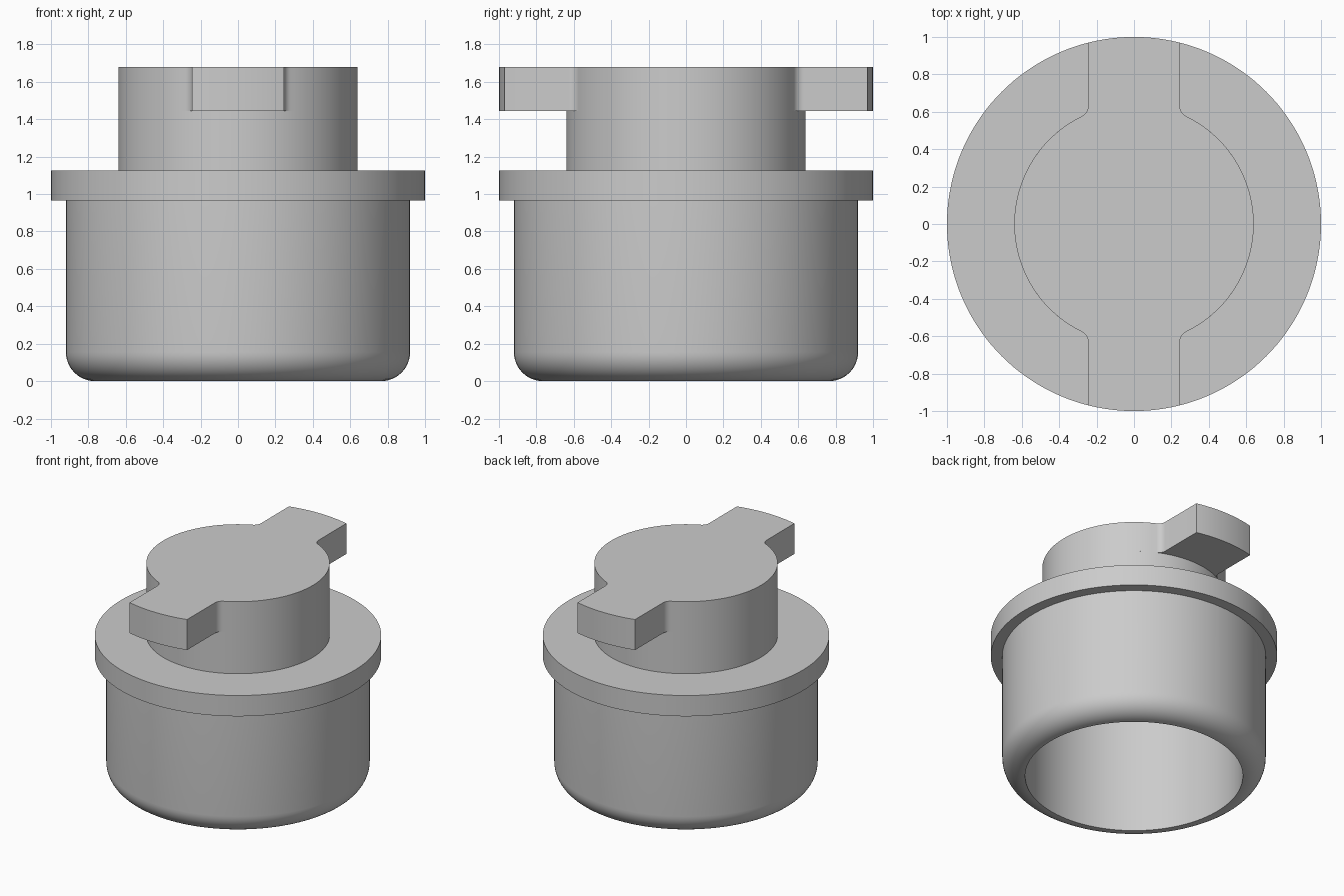
import bpy, bmesh
from math import sin, cos, pi, atan2, acos, sqrt, radians

cube = bpy.data.objects.get("Cube")
if cube:
    bpy.data.objects.remove(cube, do_unlink=True)

GREY = (0.6, 0.6, 0.6, 1)
grey = bpy.data.materials.new("light grey")
grey.use_nodes = True
grey.diffuse_color = GREY
grey.node_tree.nodes["Principled BSDF"].inputs["Base Color"].default_value = GREY

STEM_R, STEM_TOP, TOP = 0.64, 1.445, 1.68


def arc(cx, cy, r, start, end, steps):
    """Points along a circular arc, ends included."""
    angles = [start + (end - start) * i / steps for i in range(steps + 1)]
    return [(cx + r * cos(a), cy + r * sin(a)) for a in angles]


def finish(name, bm):
    bmesh.ops.recalc_face_normals(bm, faces=bm.faces[:])
    mesh = bpy.data.meshes.new(name)
    bm.to_mesh(mesh)
    bm.free()
    mesh.materials.append(grey)
    obj = bpy.data.objects.new(name, mesh)
    bpy.context.collection.objects.link(obj)
    bpy.ops.object.select_all(action='DESELECT')
    obj.select_set(True)
    bpy.context.view_layer.objects.active = obj
    bpy.ops.object.shade_smooth_by_angle(angle=radians(30))


def lathe(name, profile, segments=144):
    bm = bmesh.new()
    verts = [bm.verts.new((r, 0, z)) for r, z in profile]
    edges = [bm.edges.new(pair) for pair in zip(verts, verts[1:])]
    bmesh.ops.spin(bm, geom=verts + edges, cent=(0, 0, 0), axis=(0, 0, 1),
                   angle=2 * pi, steps=segments)
    bmesh.ops.remove_doubles(bm, verts=bm.verts[:], dist=0.0005)
    finish(name, bm)


# Hollow cup with rounded lower rim, flange and round stem
BORE_R, CUP_R, ROUND = 0.76, 0.92, 0.155
lathe("cup_flange_and_stem",
      [(0, 0.965), (BORE_R, 0.965), (BORE_R, 0)]
      + arc(CUP_R - ROUND, ROUND, ROUND, -pi / 2, 0, 12)
      + [(CUP_R, 0.965), (1, 0.965), (1, 1.125), (STEM_R, 1.125),
         (STEM_R, STEM_TOP), (0, STEM_TOP)])

# Handle plate: round centre with two filleted tabs, one quarter mirrored
TAB, FILLET = 0.245, 0.06
fx = TAB + FILLET
fy = sqrt((STEM_R + FILLET) ** 2 - fx ** 2)
a = atan2(fy, fx)
quarter = (arc(0, 0, STEM_R, 0, a, 26)
           + arc(fx, fy, FILLET, a + pi, pi, 8)[1:]
           + arc(0, 0, 1, acos(TAB), pi / 2, 6))
half = quarter + [(-x, y) for x, y in reversed(quarter[:-1])]
outline = half[:-1] + [(-x, -y) for x, y in half[:-1]]

bm = bmesh.new()
base = bm.faces.new([bm.verts.new((x, y, STEM_TOP)) for x, y in outline])
grown = bmesh.ops.extrude_face_region(bm, geom=[base], use_keep_orig=True)["geom"]
bmesh.ops.translate(bm, vec=(0, 0, TOP - STEM_TOP),
                    verts=[v for v in grown if isinstance(v, bmesh.types.BMVert)])
finish("handle_with_tabs", bm)
